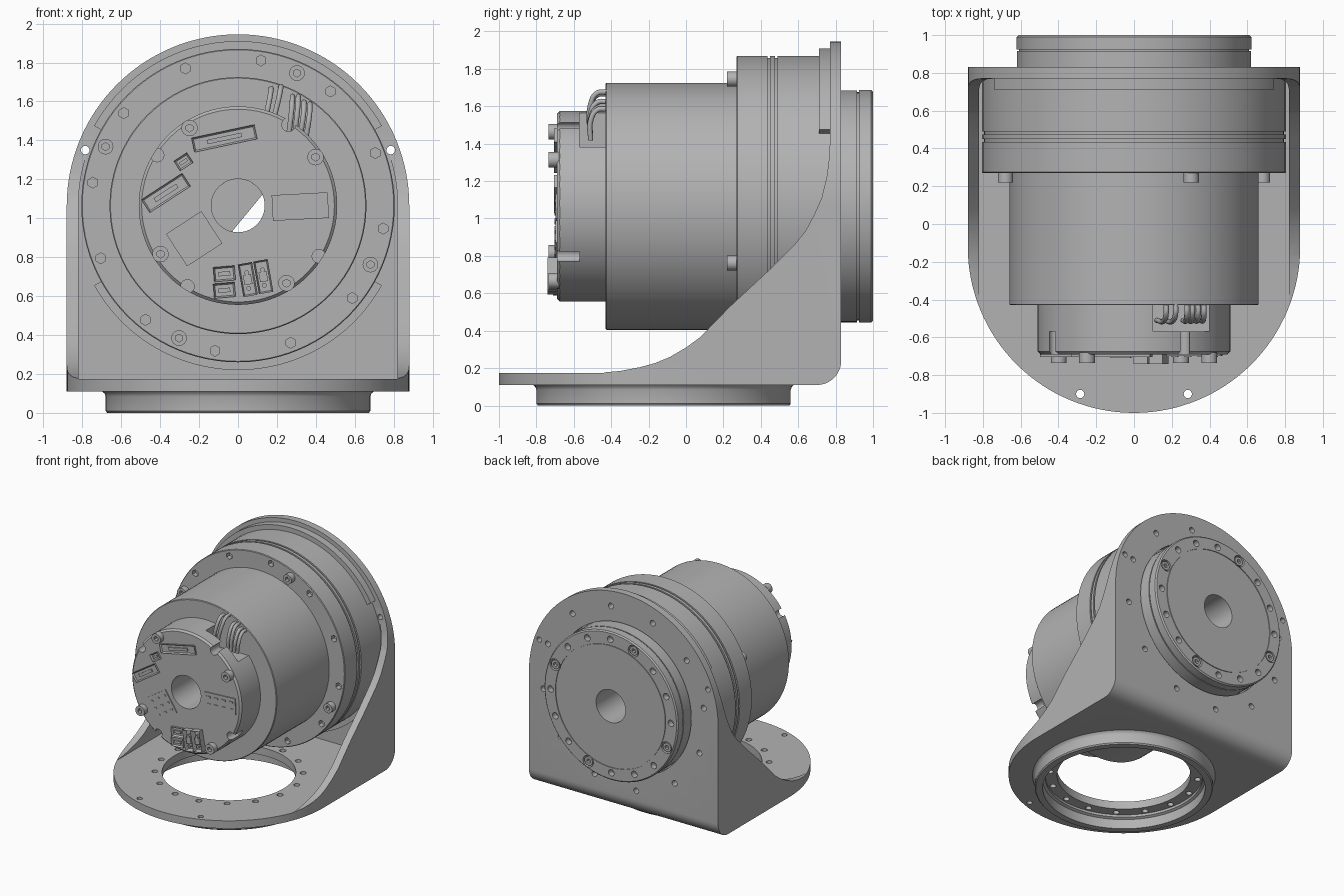
import bpy, bmesh
from math import radians, cos, sin, pi
from mathutils import Matrix, Vector

if "Cube" in bpy.data.objects:
    bpy.data.objects.remove(bpy.data.objects["Cube"])

metal = bpy.data.materials.new("plain_grey")
metal.use_nodes = True
GREY = (0.45, 0.45, 0.45, 1)
metal.diffuse_color = GREY
metal.node_tree.nodes["Principled BSDF"].inputs["Base Color"].default_value = GREY

AXIS_Z = 1.065    # height of the motor axis
BASE_Y = -0.12    # centre of the base ring
HALF = 0.88       # half width of the bracket
parts = []


def finish(name, bm):
    bmesh.ops.recalc_face_normals(bm, faces=bm.faces)
    mesh = bpy.data.meshes.new(name)
    bm.to_mesh(mesh)
    bm.free()
    mesh.materials.append(metal)
    ob = bpy.data.objects.new(name, mesh)
    bpy.context.collection.objects.link(ob)
    parts.append(ob)
    return ob


def place(axis, u, v, w):
    """Point with profile coordinates u, v and extrusion depth w."""
    return {"x": (w, u, v), "y": (u, w, v), "z": (u, v, w)}[axis]


def prism(name, points, axis, start, end, rim=0, depth=0):
    """Extruded outline; rim and depth sink a socket into the front."""
    bm = bmesh.new()
    face = bm.faces.new([bm.verts.new(place(axis, u, v, start)) for u, v in points])
    ext = bmesh.ops.extrude_face_region(bm, geom=[face], use_keep_orig=True)
    moved = [g for g in ext["geom"] if isinstance(g, bmesh.types.BMVert)]
    bmesh.ops.translate(bm, verts=moved, vec=Vector(place(axis, 0, 0, end - start)))
    if rim:
        bmesh.ops.recalc_face_normals(bm, faces=bm.faces)
        bmesh.ops.inset_region(bm, faces=[face], thickness=rim)
        bmesh.ops.translate(bm, verts=face.verts, vec=Vector(place(axis, 0, 0, depth)))
    return finish(name, bm)


def lathe(name, profile, axis="y"):
    """Closed (radius, position) profile turned about the motor or base axis."""
    bm = bmesh.new()
    vs = [bm.verts.new((r, 0, t)) for r, t in profile]
    es = [bm.edges.new((v, vs[i - 1])) for i, v in enumerate(vs)]
    bmesh.ops.spin(bm, geom=vs + es, axis=(0, 0, 1), cent=(0, 0, 0), angle=2 * pi, steps=96)
    bmesh.ops.remove_doubles(bm, verts=bm.verts, dist=0.0001)
    if axis == "y":
        mat = Matrix.Translation((0, 0, AXIS_Z)) @ Matrix.Rotation(-pi / 2, 4, "X")
    else:
        mat = Matrix.Translation((0, BASE_Y, 0))
    bmesh.ops.transform(bm, matrix=mat, verts=bm.verts)
    return finish(name, bm)


def rods(name, spots, radius, start, end, sides=24, axis="y"):
    bm = bmesh.new()
    turn = Matrix.Rotation(pi / 2, 4, "X") if axis == "y" else Matrix()
    for u, v in spots:
        mat = Matrix.Translation(place(axis, u, v, (start + end) / 2)) @ turn
        bmesh.ops.create_cone(bm, cap_ends=True, segments=sides, radius1=radius,
                              radius2=radius, depth=end - start, matrix=mat)
    return finish(name, bm)


def ring(radius, count, first, centre=AXIS_Z):
    return arc(radius, first, first + 360 - 360 / count, count - 1, 0, centre)


def arc(radius, a, b, steps=48, cu=0, cv=AXIS_Z):
    angles = [radians(a + (b - a) * i / steps) for i in range(steps + 1)]
    return [(cu + radius * cos(t), cv + radius * sin(t)) for t in angles]


def rect(cu, cv, width, height, degrees=0):
    c, s = cos(radians(degrees)), sin(radians(degrees))
    corners = [(-1, -1), (1, -1), (1, 1), (-1, 1)]
    return [(cu + c * a * width / 2 - s * b * height / 2,
             cv + s * a * width / 2 + c * b * height / 2) for a, b in corners]


def combine(ob, tool, operation="DIFFERENCE"):
    mod = ob.modifiers.new("shape", "BOOLEAN")
    mod.operation, mod.solver, mod.object = operation, "EXACT", tool
    bpy.context.view_layer.objects.active = ob
    bpy.ops.object.modifier_apply(modifier=mod.name)
    parts.remove(tool)
    bpy.data.objects.remove(tool)


def arch(half, bottom):
    return [(-half, bottom), (half, bottom)] + arc(half, 0, 180, 64)


# Bracket: side profile trimmed by the arched back and the rounded base
gusset_edge = [(.77, 1.42), (.765, 1.32), (.752, 1.22), (.725, 1.11), (.685, 1.02),
               (.64, .935), (.58, .86), (.445, .725), (.23, .525), (.075, .365),
               (0, .31), (-.085, .26), (-.165, .227), (-.245, .205), (-.35, .185), (-.46, .175)]
side = (arc(.13, -90, 0, 12, .70, .24) + [(.83, 2), (.77, 2)] + gusset_edge
        + [(-1.1, .175), (-1.1, .11)])
bracket = prism("bracket", side, "x", -1, 1)
combine(bracket, prism("arch_cutter", arch(HALF, 0), "y", -2, 2), "INTERSECT")
outline = arc(HALF, 180, 360, 64, 0, BASE_Y) + [(HALF, 1), (-HALF, 1)]
combine(bracket, prism("base_cutter", outline, "z", -1, 3), "INTERSECT")
combine(bracket, prism("cavity_cutter", arch(.82, .175), "y", -2, .77))
combine(bracket, rods("disc_cutter", [(0, AXIS_Z)], .63, .7, .9, 96))
combine(bracket, rods("base_hole_cutter", [(0, BASE_Y)], .51, 0, .3, 96, "z"))
combine(bracket, rods("base_bolt_cutter", ring(.565, 16, 11, BASE_Y), .024, 0, .3, 16, "z"))
combine(bracket, rods("front_hole_cutter", [(-.285, -.9), (.285, -.9)], .022, 0, .3, 16, "z"))
combine(bracket, rods("back_hole_cutter", ring(.755, 12, 21), .024, .74, .9, 16))
combine(bracket, rods("side_hole_cutter", [(-.785, 1.35), (.785, 1.35)], .022, .5, .9, 16))

# Round collar under the base
lathe("base_collar", [(.62, 0), (.672, 0), (.68, .01), (.68, .085), (.686, .1),
                      (.70, .112), (.60, .112), (.60, .09), (.62, .08)], "z")

# Locating ribs around the housing
for name, a, b in (("upper_rib", 29, 151), ("lower_rib", 209, 331)):
    prism(name, arc(.845, a, b) + arc(.803, b, a), "y", .71, .775)

# Motor, built from coaxial turned parts
BORE = .137
cap = lathe("electronics_cap", [(BORE, -.69), (.495, -.69), (.51, -.675), (.51, -.43), (BORE, -.43)])
lathe("motor_body", [(BORE, -.43), (.655, -.43), (.66, -.425), (.66, .27), (BORE, .27)])
housing = lathe("gear_housing", [
    (BORE, .27), (.8, .27), (.805, .275), (.805, .435), (.793, .435), (.793, .45),
    (.805, .45), (.805, .475), (.793, .475), (.793, .49), (.805, .49), (.805, .77), (BORE, .77)])
disc = lathe("output_disc", [
    (BORE, .77), (.62, .77), (.62, .915), (.61, .915), (.61, .925), (.622, .925), (.622, .99),
    (.612, 1), (.515, 1), (.515, .994), (.507, .994), (.507, 1), (BORE, 1)])

# Partial cover inside the bore
prism("bore_cover", arc(BORE, 24, 257), "y", .3, .308)

# Housing fasteners
combine(housing, rods("socket_cutter", ring(.755, 12, 21), .028, .24, .31, 6))
heads = rods("housing_bolts", ring(.745, 4, 66), .04, .22, .272)
combine(heads, rods("hex_cutter", ring(.745, 4, 66), .02, .2, .25, 6))

# Output disc holes and bolts
holes = ring(.56, 16, 22)
combine(disc, rods("disc_hole_cutter", [p for i, p in enumerate(holes) if i % 4], .027, .95, 1.1, 16))
combine(disc, rods("disc_recess_cutter", holes[::4], .048, .96, 1.1))
heads = rods("disc_bolts", holes[::4], .037, .95, .995)
combine(heads, rods("hex_cutter", holes[::4], .018, .97, 1.1, 6))

# Cap notches, cable slot and bolts
combine(cap, rods("notch_cutter", ring(.49, 4, 58), .035, -.8, -.57, 20))
combine(cap, prism("slot_cutter", rect(.25, 1.53, .3, .3), "y", -.57, -.4))
heads = rods("cap_bolts", ring(.47, 4, 32), .042, -.735, -.68)
combine(heads, rods("hex_cutter", ring(.47, 4, 32), .02, -.8, -.705, 6))

# Sockets on the cap face: centre, size, angle, height
sockets = {
    "long_socket": (-.07, 1.41, .33, .075, 12, .015),
    "angled_socket": (-.37, 1.13, .25, .08, 33, .015),
    "small_socket": (-.28, 1.29, .08, .06, 33, .015),
    "lower_signal_socket": (-.07, .715, .11, .075, 5, .02),
    "bottom_signal_socket": (-.07, .63, .11, .075, 5, .02),
    "left_power_socket": (.05, .685, .075, .17, 10, .05),
    "right_power_socket": (.13, .70, .075, .17, 10, .05),
}
for name, (x, z, w, h, turn, high) in sockets.items():
    prism(name, rect(x, z, w, h, turn), "y", -.69 - high, -.68, .012, high * .8)
    prism(name + "_tongue", rect(x, z, w * .55, h * .3, turn), "y", -.69 - high * .8, -.68)
rods("power_pins", [(.045, .72), (.055, .64), (.125, .735), (.135, .655)], .012, -.73, -.68, 12)

# Pin blocks with rows of slots
for name, cx, cz, cols, rows, turn in (("right_pin_block", .32, 1.06, 4, 2, 3),
                                      ("left_pin_block", -.225, .895, 3, 3, 33)):
    prism(name, rect(cx, cz, cols * .072, rows * .066, turn), "y", -.698, -.68)
    c, s = cos(radians(turn)), sin(radians(turn))
    for i in range(cols):
        for j in range(rows):
            a, b = (i - (cols - 1) / 2) * .07, (j - (rows - 1) / 2) * .06
            prism(f"{name}_pin", rect(cx + a * c - b * s, cz + a * s + b * c, .035, .015, turn),
                  "y", -.703, -.69)

# Cables bending from the slot back into the motor
cable = bpy.data.curves.new("cables", "CURVE")
cable.dimensions, cable.bevel_depth, cable.bevel_resolution = "3D", .014, 3
for x, lean, top in ((.12, .05, 1.66), (.16, .06, 1.67), (.26, .02, 1.62),
                     (.29, .02, 1.62), (.32, .02, 1.59), (.35, .02, 1.58)):
    line = cable.splines.new("BEZIER")
    path = [(x, -.51, 1.42), (x + lean * .8, -.51, top - .06),
            (x + lean, -.475, top), (x + lean, -.42, top + .005)]
    line.bezier_points.add(len(path) - 1)
    for point, co in zip(line.bezier_points, path):
        point.co = co
        point.handle_left_type = point.handle_right_type = "AUTO"
cable.materials.append(metal)
bpy.context.collection.objects.link(bpy.data.objects.new("cables", cable))

# Smooth the round surfaces and keep the edges sharp
bpy.ops.object.select_all(action="DESELECT")
for ob in parts:
    ob.select_set(True)
bpy.context.view_layer.objects.active = bracket
bpy.ops.object.shade_smooth_by_angle(angle=radians(30))
